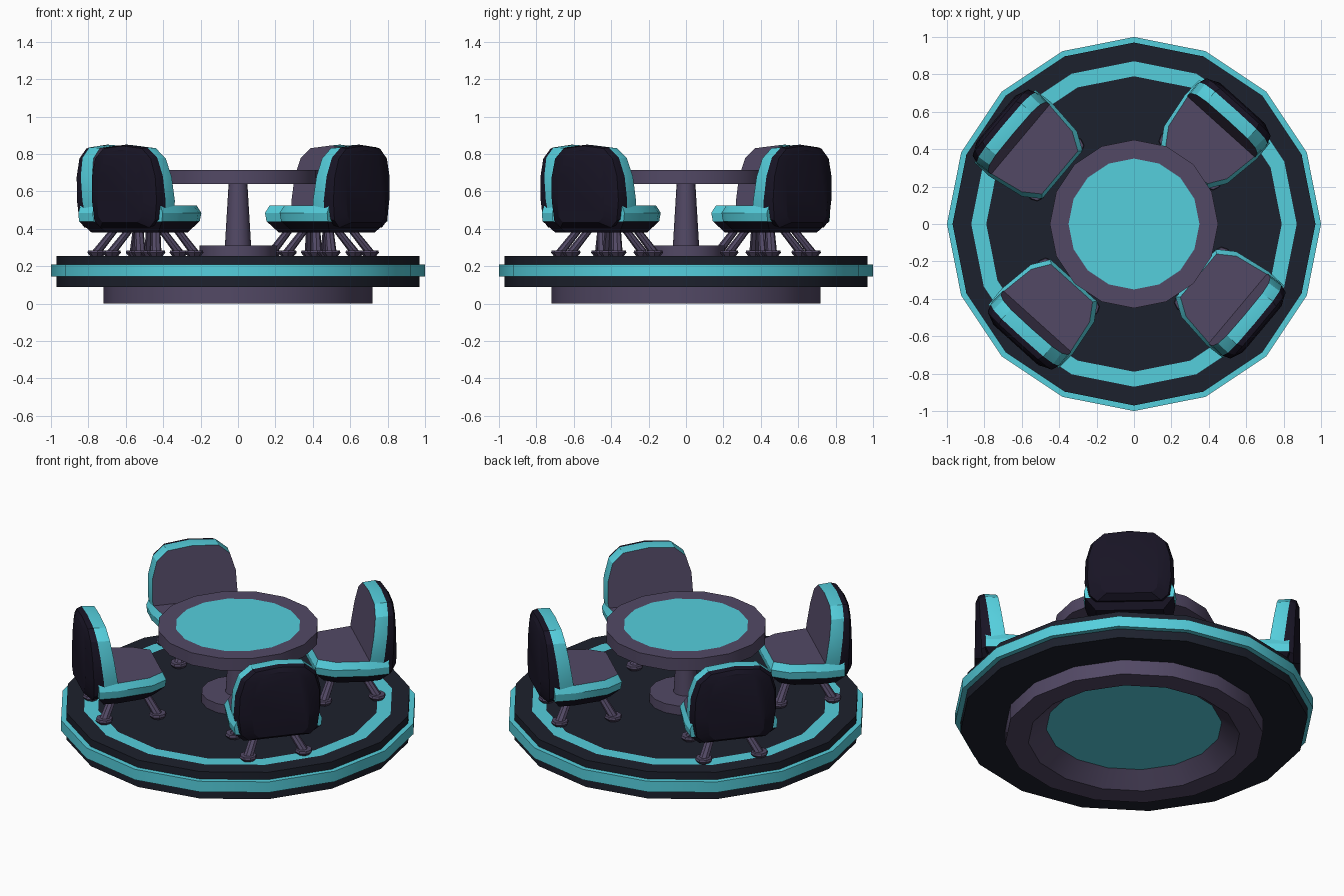
import bpy, bmesh
from math import sin, cos, pi, radians
from mathutils import Matrix, Vector

if "Cube" in bpy.data.objects:
    bpy.data.objects.remove(bpy.data.objects["Cube"])


def material(name, rgb):
    m = bpy.data.materials.new(name)
    m.diffuse_color = (*rgb, 1)
    m.use_nodes = True
    m.node_tree.nodes["Principled BSDF"].inputs["Base Color"].default_value = m.diffuse_color
    return m


MATS = [material("cyan", (0.09, 0.62, 0.72)),
        material("purple", (0.085, 0.066, 0.13)),
        material("navy", (0.012, 0.015, 0.026)),
        material("shell_black", (0.009, 0.007, 0.018))]
CYAN, PURPLE, NAVY, BLACK = range(4)


def loft(name, rings, bands, first, last, matrix=Matrix()):
    """Skin a list of equal-length point rings; one material per band and cap."""
    bm = bmesh.new()
    loops = [[bm.verts.new(p) for p in r] for r in rings]
    n = len(loops[0])
    for a, b, mat in zip(loops, loops[1:], bands):
        for i in range(n):
            j = (i + 1) % n
            bm.faces.new((a[i], a[j], b[j], b[i])).material_index = mat
    bm.faces.new(loops[0][::-1]).material_index = first
    bm.faces.new(loops[-1]).material_index = last
    bmesh.ops.recalc_face_normals(bm, faces=bm.faces)
    me = bpy.data.meshes.new(name)
    bm.to_mesh(me)
    bm.free()
    for m in MATS:
        me.materials.append(m)
    me.shade_smooth()
    me.set_sharp_from_angle(angle=radians(28))
    ob = bpy.data.objects.new(name, me)
    ob.matrix_world = matrix
    bpy.context.collection.objects.link(ob)
    return ob


def circle(r, z, n=16, x=0, y=0):
    return [(x + r * cos(2 * pi * i / n), y + r * sin(2 * pi * i / n), z) for i in range(n)]


def turned(name, profile, bands, first, last, n=16):
    return loft(name, [circle(r, z, n) for r, z in profile], bands, first, last)


# Round platform: foot with recessed glowing underside, deck, edge band, inlaid ring
turned("platform_foot", [(.49, .08), (.59, 0), (.72, 0), (.72, .1)], [PURPLE] * 3, CYAN, PURPLE)
turned("platform_deck",
       [(.97, .09), (.97, .145), (1, .145), (1, .21), (.97, .21), (.97, .255), (.87, .255), (.79, .255)],
       [NAVY, CYAN, CYAN, CYAN, NAVY, NAVY, CYAN], NAVY, NAVY)

# Table
turned("table_base", [(.205, .25), (.205, .31)], [PURPLE], PURPLE, PURPLE)
turned("table_stem", [(.07, .31), (.05, .645)], [PURPLE], PURPLE, PURPLE)
turned("table_top", [(.45, .64), (.45, .715), (.35, .715)], [PURPLE, PURPLE], PURPLE, CYAN)

# Chair outlines: half shapes that get mirrored
SEAT_HALF = [(-.275, .15), (-.185, .21), (0, .24), (.11, .235)]
BACK_HALF = [(.19, .43), (.235, .46), (.25, .55), (.245, .68), (.215, .78), (.15, .835)]


def seat_ring(z, scale, grow=0.0):
    c = -.08
    half = [(c + (u - c) * scale - (grow if u < -.1 else 0), s * scale + grow, z) for u, s in SEAT_HALF]
    return half + [(u, -s, z) for u, s, z in reversed(half)]


def back_ring(u, lean, sx, sz, drop=0.0):
    pts = []
    for s, z in BACK_HALF:
        h = (z - .52) / .33
        pts.append((u + lean * h, s * sx, .62 + (z - .62) * sz - drop * max(0, 1 - (z - .43) / .1)))
    half = pts + [(u + lean, 0, .62 + .23 * sz)]
    return half + [(u, -s, z) for u, s, z in reversed(pts)]


def chair(name, x, y, degrees):
    """Local +x points out through the backrest."""
    m = Matrix.Translation((x, y, 0)) @ Matrix.Rotation(radians(degrees), 4, 'Z')
    loft(name + "_seat",
         [seat_ring(.38, .8), seat_ring(.44, 1, .012), seat_ring(.485, 1, .018), seat_ring(.525, 1)],
         [BLACK, CYAN, CYAN], BLACK, PURPLE, m)
    loft(name + "_backrest",
         [back_ring(0, .05, .98, .98), back_ring(.08, .04, 1, 1),
          back_ring(.135, .015, .93, .97, .03), back_ring(.17, -.005, .66, .88, .02)],
         [CYAN, BLACK, BLACK], PURPLE, BLACK, m)
    # Splayed legs with flared feet
    for end, top_u, foot_u in (("front", -.18, -.245), ("back", -.01, .06)):
        for side, k in (("left", 1), ("right", -1)):
            fy, ty = k * .16, k * .095
            loft(f"{name}_{end}_{side}_leg",
                 [circle(.029, .275, 8, foot_u, fy), circle(.025, .395, 8, top_u, ty)],
                 [PURPLE], PURPLE, PURPLE, m)
            loft(f"{name}_{end}_{side}_foot",
                 [circle(.034, .253, 8, foot_u, fy), circle(.05, .272, 8, foot_u, fy),
                  circle(.046, .285, 8, foot_u, fy)],
                 [PURPLE] * 2, PURPLE, PURPLE, m)


# Four chairs around the table
chair("chair_a", .465, .52, 48)
chair("chair_b", -.607, .452, 140)
chair("chair_c", -.517, -.52, 228)
chair("chair_d", .555, -.452, -40)
